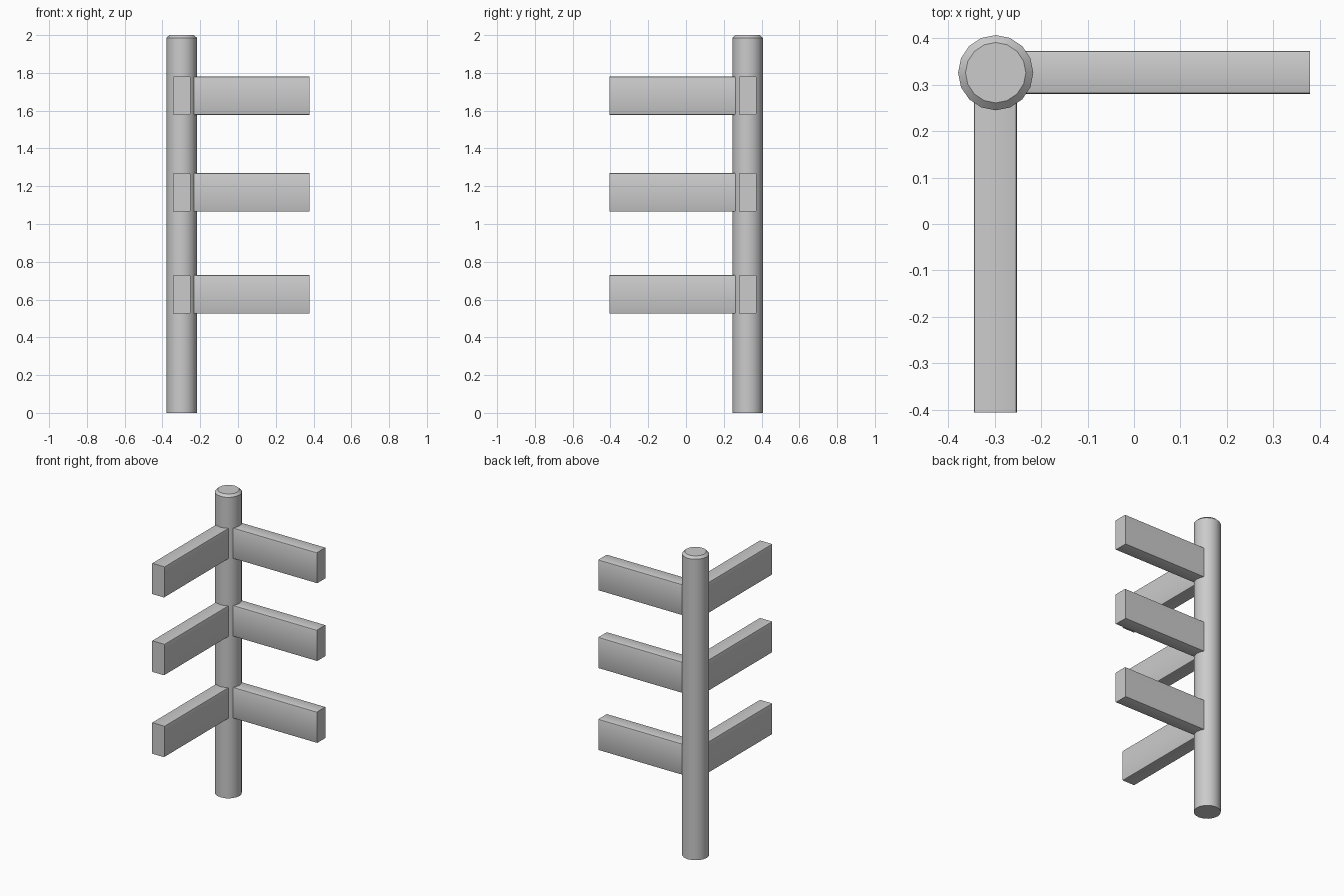
import bpy, bmesh, math

if "Cube" in bpy.data.objects:
    bpy.data.objects.remove(bpy.data.objects["Cube"])

CX, CY, R = -0.298, 0.326, 0.081   # post axis and radius
SIDES = 16

grey = bpy.data.materials.new("light grey")
grey.diffuse_color = (0.6, 0.6, 0.6, 1)
grey.use_nodes = True
grey.node_tree.nodes["Principled BSDF"].inputs["Base Color"].default_value = grey.diffuse_color


def finish(name, bm):
    bmesh.ops.recalc_face_normals(bm, faces=bm.faces)
    mesh = bpy.data.meshes.new(name)
    bm.to_mesh(mesh)
    bm.free()
    mesh.materials.append(grey)
    obj = bpy.data.objects.new(name, mesh)
    bpy.context.collection.objects.link(obj)
    bpy.context.view_layer.objects.active = obj
    obj.select_set(True)
    bpy.ops.object.shade_smooth_by_angle(angle=math.radians(30))
    obj.select_set(False)
    return obj


# Upright post with a chamfered top
bm = bmesh.new()
rings = []
for r, z in ((R, 0), (R, 1.985), (R - 0.016, 2.0)):
    rings.append([bm.verts.new((CX + r * math.cos(2 * math.pi * i / SIDES),
                                CY + r * math.sin(2 * math.pi * i / SIDES), z))
                  for i in range(SIDES)])
for low, high in zip(rings, rings[1:]):
    for i in range(SIDES):
        j = (i + 1) % SIDES
        bm.faces.new((low[i], low[j], high[j], high[i]))
bm.faces.new(rings[0])
bm.faces.new(rings[-1])
finish("post", bm)


def rail(name, lo, hi, axis):
    """Box from lo to hi, with its long edges along axis softened."""
    bm = bmesh.new()
    bmesh.ops.create_cube(bm, size=1)
    for v in bm.verts:
        v.co = [lo[k] if v.co[k] < 0 else hi[k] for k in range(3)]
    long_edges = [e for e in bm.edges
                  if abs(e.verts[0].co[axis] - e.verts[1].co[axis]) > 0.3]
    bmesh.ops.bevel(bm, geom=long_edges, offset=0.006, segments=2,
                    profile=0.5, affect='EDGES')
    finish(name, bm)


# Three pairs of rails meeting at the corner post
for n, (z0, z1) in enumerate(((0.525, 0.73), (1.065, 1.27), (1.578, 1.781)), 1):
    rail(f"side_rail_{n}", (CX, 0.28, z0), (0.379, 0.373, z1), 0)
    rail(f"front_rail_{n}", (-0.345, -0.406, z0), (-0.252, CY, z1), 1)
